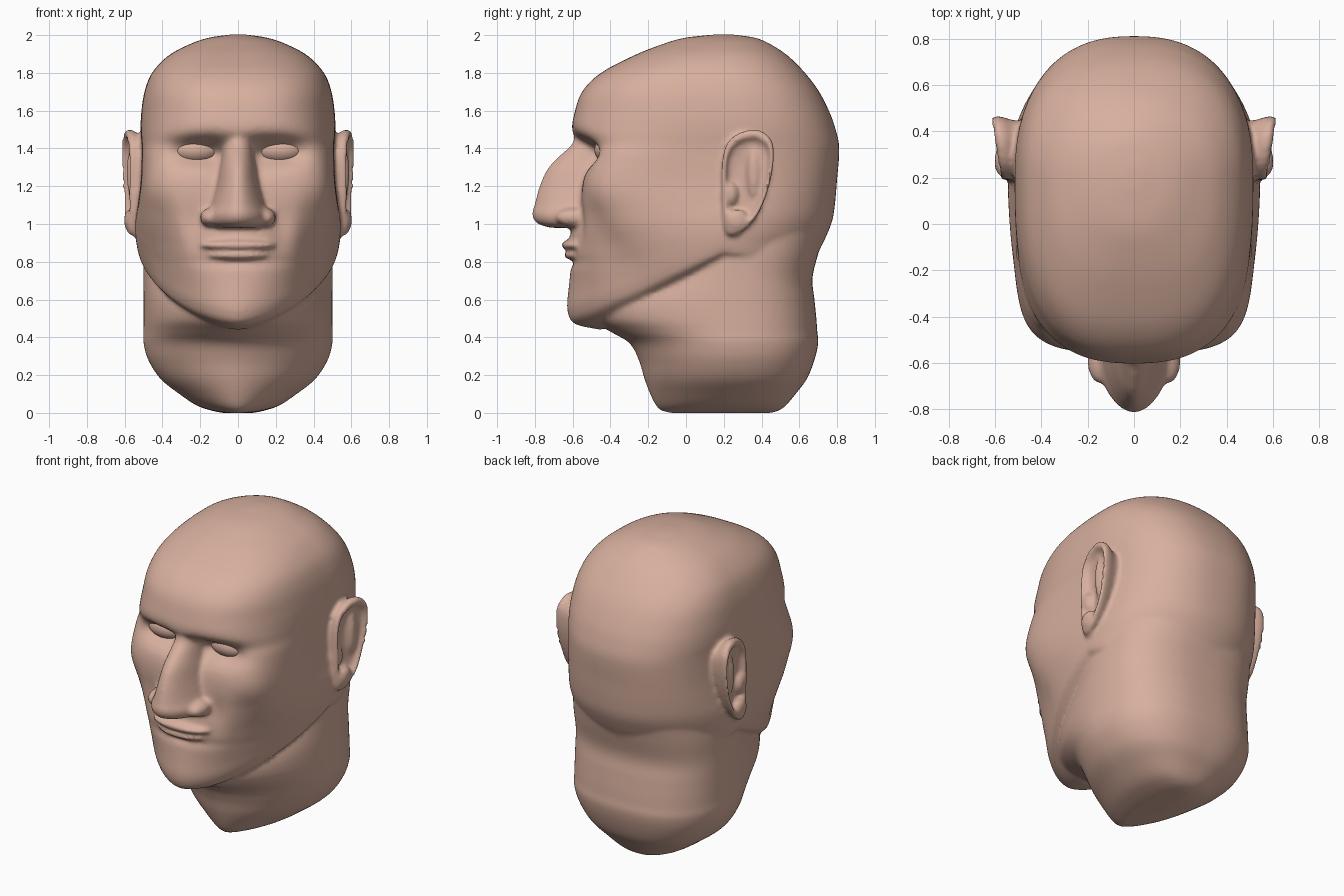
import bpy, bmesh, math
from mathutils import Vector, Matrix

if "Cube" in bpy.data.objects:
    bpy.data.objects.remove(bpy.data.objects["Cube"])

bm = bmesh.new()


def spline(rows, steps, closed=False):
    """Smooth (Catmull-Rom) interpolation of a list of tuples."""
    n, out = len(rows), []
    for i in range(n if closed else n - 1):
        k = [(i + d) % n if closed else min(max(i + d, 0), n - 1) for d in (-1, 0, 1, 2)]
        for s in range(steps):
            t = s / steps
            out.append(tuple(
                0.5 * (2 * b + (c - a) * t + (2 * a - 5 * b + 4 * c - d) * t * t
                       + (3 * b - a - 3 * c + d) * t ** 3)
                for a, b, c, d in zip(*(rows[j] for j in k))))
    if not closed:
        out.append(rows[-1])
    return out


def loft(rings):
    """Skin closed rings of points and cap both ends."""
    vs = [[bm.verts.new(p) for p in r] for r in rings]
    n = len(vs[0])
    for a, b in zip(vs, vs[1:]):
        for i in range(n):
            j = (i + 1) % n
            bm.faces.new((a[i], a[j], b[j], b[i]))
    bm.faces.new(vs[0])
    bm.faces.new(vs[-1])


def section(row, yc, n=160):
    """Egg-shaped ring: heights at front/middle/back, y range, half width, squareness."""
    zf, zc, zb, yf, yb, w, ef, eb = row
    pts = []
    for i in range(n):
        a = 2 * math.pi * i / n
        c, s = math.cos(a), math.sin(a)
        e = ef if s < 0 else eb
        r = (abs(c) ** e + abs(s) ** e) ** (-1 / e)
        u, v = c * r, s * r
        if v < 0:
            pts.append(Vector((w * u, yc + (yc - yf) * v, zc + (zc - zf) * v)))
        else:
            pts.append(Vector((w * u, yc + (yb - yc) * v, zc + (zb - zc) * v)))
    return pts


def ball(loc, rad, target=None):
    bmesh.ops.create_uvsphere(
        target or bm, u_segments=48, v_segments=32, radius=1,
        matrix=Matrix.Translation(loc) @ Matrix.Diagonal((*rad, 1)))


# Skull, face and jaw: (z front, middle, back, y front, y back, half width, squareness)
head = [
    (2.003, 2.003, 2.003, .15, .25, .04, 2.0, 2.0),
    (1.985, 1.985, 1.985, -.01, .37, .16, 2.2, 2.0),
    (1.95, 1.95, 1.95, -.13, .45, .26, 2.4, 2.1),
    (1.89, 1.89, 1.89, -.28, .54, .37, 2.6, 2.2),
    (1.80, 1.80, 1.80, -.45, .63, .455, 2.7, 2.3),
    (1.70, 1.70, 1.70, -.55, .705, .495, 2.7, 2.4),
    (1.58, 1.58, 1.58, -.592, .765, .513, 2.7, 2.4),
    (1.49, 1.49, 1.49, -.602, .795, .515, 2.9, 2.4),
    (1.42, 1.42, 1.42, -.56, .81, .51, 3.5, 2.4),
    (1.35, 1.35, 1.35, -.53, .81, .51, 4.6, 2.4),
    (1.20, 1.24, 1.24, -.55, .80, .515, 5.2, 2.4),
    (1.05, 1.12, 1.12, -.565, .79, .53, 3.7, 2.3),
    (.90, 1.05, 1.02, -.59, .775, .542, 2.7, 2.2),
    (.76, .98, .93, -.61, .74, .545, 2.15, 2.1),
    (.64, .92, .87, -.615, .71, .54, 1.9, 2.0),
    (.53, .87, .82, -.62, .69, .53, 1.75, 2.0),
    (.47, .84, .78, -.585, .66, .51, 1.7, 2.0),
    (.44, .75, .76, -.45, .55, .38, 1.8, 2.0),
]
# Sculpted dents (+) and bulges (-): x, z, x spread, z spread, depth
sculpt = [
    (.22, 1.385, .10, .05, .095),   # eye socket
    (.12, 1.36, .04, .06, .03),     # inner eye corner
    (.40, .88, .06, .15, .04),      # cheek hollow
    (.23, .98, .04, .08, .02),      # fold beside the mouth
    (0, .94, .13, .06, -.03),       # muzzle
    (0, .80, .18, .018, .015),      # groove under the lip
    (0, .60, .17, .07, -.01),       # chin
]
rings = [section(r, .2) for r in spline(head, 8)]
for ring in rings:
    for p in ring:
        fade = min(max((-.1 - p.y) / .2, 0), 1)
        x, z = abs(p.x), p.z
        p.y += fade * sum(d * math.exp(-.5 * (((x - cx) / sx) ** 2 + ((z - cz) / sz) ** 2))
                          for cx, cz, sx, sz, d in sculpt)
loft(rings)

# Neck: (z, y front, y back, half width)
neck = [(0, -.08, .45, .08), (.012, -.13, .49, .14), (.04, -.16, .53, .22),
        (.10, -.19, .58, .31), (.18, -.22, .64, .41), (.28, -.25, .68, .475),
        (.37, -.30, .70, .50), (.43, -.40, .695, .50), (.50, -.50, .69, .50),
        (.60, -.50, .68, .50), (.72, -.35, .67, .50), (.88, -.15, .71, .50),
        (1.02, 0, .74, .48), (1.15, .05, .72, .42)]
loft([section((z, z, z, yf, yb, w, 1.8, 2.5), .25)
      for z, yf, yb, w in spline(neck, 6)])

# Nose: (z, y front, half width)
nose = [(1.51, -.59, .075), (1.43, -.60, .075), (1.36, -.67, .085), (1.29, -.735, .10),
        (1.20, -.775, .12), (1.10, -.803, .15), (1.05, -.815, .175),
        (1.005, -.79, .17), (.98, -.72, .14)]
loft([section((z, z, z, yf, -.40, w, 1.9, 2.0), -.48, 64) for z, yf, w in spline(nose, 6)])
for s in (-1, 1):
    ball((s * .145, -.59, 1.035), (.056, .10, .05))     # nostril wings

# Lips
ball((0, -.575, .888), (.20, .086, .034))
ball((0, -.565, .834), (.17, .082, .028))

# Ears: outline (y, z) swept into a dish through (x, scale) steps
outline = spline([(.20, 1.0), (.19, 1.2), (.20, 1.38), (.26, 1.47), (.37, 1.5), (.45, 1.45),
                  (.465, 1.35), (.44, 1.2), (.38, 1.05), (.30, .96), (.23, .94)], 10, True)
dish = spline([(.40, .80), (.50, .87), (.545, .97), (.575, 1.0), (.595, .95), (.593, .86),
               (.565, .76), (.555, .45)], 4)
for s in (-1, 1):
    loft([[Vector((s * (x + .14 * (y - .33)), .33 + (y - .33) * k, 1.22 + (z - 1.22) * k))
           for y, z in outline] for x, k in dish])
    ball((s * .565, .36, 1.27), (.024, .035, .13))      # inner ridge
    ball((s * .55, .235, 1.16), (.028, .04, .06))       # tragus
    ball((s * .575, .27, 1.02), (.028, .06, .06))       # lobe

bmesh.ops.recalc_face_normals(bm, faces=bm.faces)

skin = bpy.data.materials.new("skin")
skin.diffuse_color = (.68, .43, .34, 1)
skin.use_nodes = True
skin.node_tree.nodes["Principled BSDF"].inputs["Base Color"].default_value = skin.diffuse_color


def make_object(name, source):
    me = bpy.data.meshes.new(name)
    source.to_mesh(me)
    source.free()
    me.materials.append(skin)
    ob = bpy.data.objects.new(name, me)
    bpy.context.collection.objects.link(ob)
    return ob


# Fuse all parts into one smooth skin
ob = make_object("head", bm)
m = ob.modifiers.new("fuse", 'REMESH')
m.mode = 'VOXEL'
m.voxel_size = .013
m.use_smooth_shade = True
m = ob.modifiers.new("soften", 'SMOOTH')
m.factor = .5
m.iterations = 6
bpy.context.view_layer.objects.active = ob
ob.select_set(True)
bpy.ops.object.convert(target='MESH')

# Eyes
eyes = bmesh.new()
for s in (-1, 1):
    ball((s * .223, -.405, 1.392), (.125, .08, .072), eyes)
eye_ob = make_object("eyes", eyes)
for o in (ob, eye_ob):
    o.data.polygons.foreach_set("use_smooth", [True] * len(o.data.polygons))
